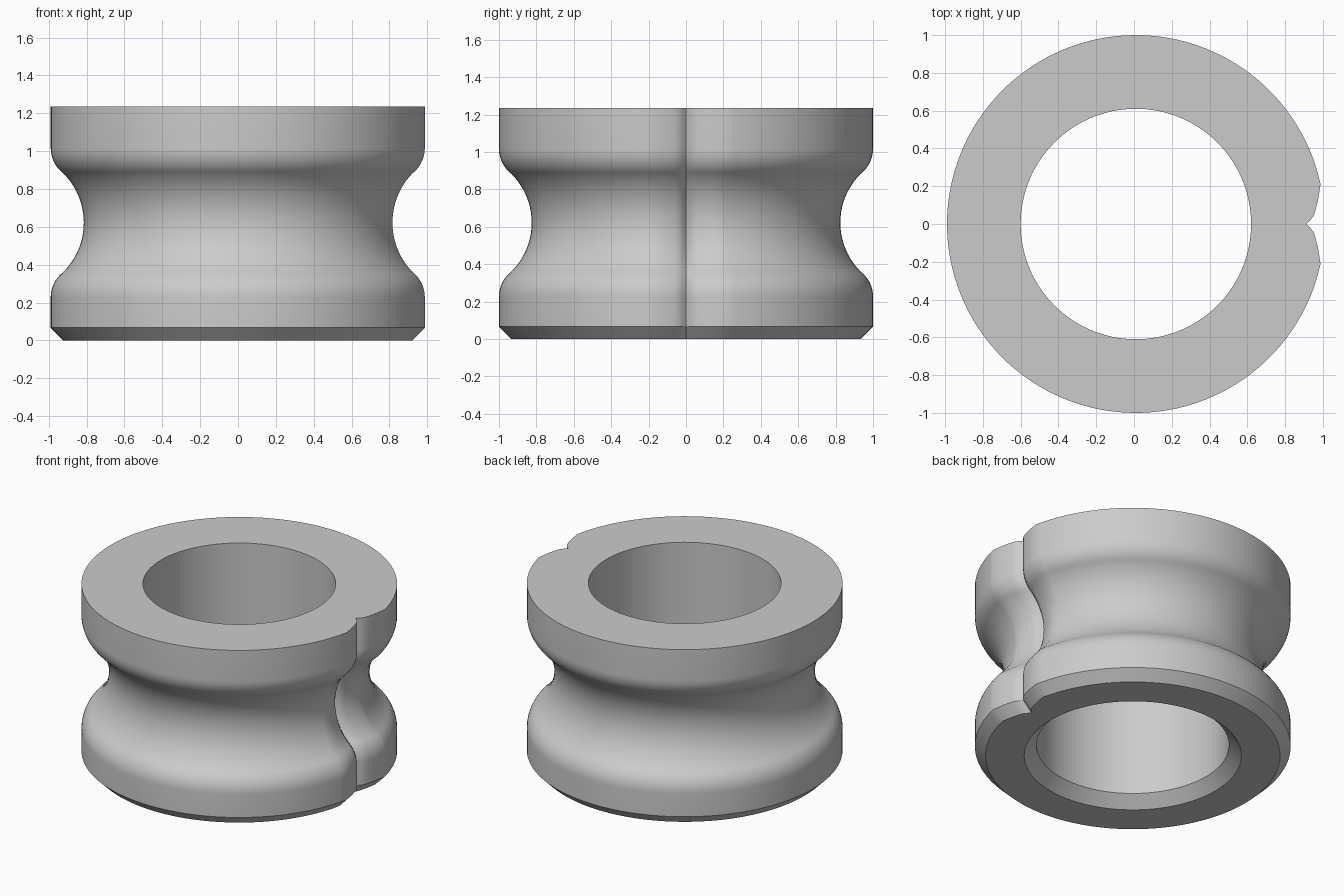
import bpy, bmesh
from math import sin, cos, radians, pi

if "Cube" in bpy.data.objects:
    bpy.data.objects.remove(bpy.data.objects["Cube"], do_unlink=True)

HEIGHT, MID = 1.235, 0.622
HOLE, CHAMFER = 0.61, 0.067
CENTRE_X = 0.01


def arc(cr, cz, radius, start, end, steps):
    """Points on an arc in the (radius, height) plane, angles in degrees."""
    return [(cr + radius * cos(radians(start + (end - start) * i / steps)),
             cz + radius * sin(radians(start + (end - start) * i / steps)))
            for i in range(steps + 1)]


# Outer wall: lower band, shoulder, round groove, mirrored shoulder, upper band
groove_r, shoulder_r, waist = 0.368, 0.17, 0.825
shoulder_dz = (groove_r + shoulder_r) * sin(pi / 4) + 0.015
lower = arc(1 - shoulder_r, MID - shoulder_dz, shoulder_r, 0, 45, 7)
groove = arc(waist + groove_r, MID, groove_r, 225, 135, 20)
upper = [(r, 2 * MID - z) for r, z in reversed(lower)]
outer = [(1 - CHAMFER, 0), (1, CHAMFER)] + lower + groove + upper + [(1, HEIGHT)]

# Bore, with a chamfered mouth underneath
inner = [(HOLE, HEIGHT), (HOLE, 0.075), (HOLE + 0.078, 0)]

# Notch depth against angle from +x
notch = [(0, 0.097), (0.5, 0.09), (1.25, 0.076), (2.5, 0.06), (4.2, 0.047), (12.2, 0)]


def depth(angle):
    a = abs(angle)
    for (a0, d0), (a1, d1) in zip(notch, notch[1:]):
        if a <= a1:
            return d0 + (d1 - d0) * (a - a0) / (a1 - a0)
    return 0


half = [a for a, d in notch] + [8]
edge = notch[-1][0]
angles = sorted({s * a for a in half for s in (-1, 1)})
steps = 120
angles += [edge + (360 - 2 * edge) * i / steps for i in range(1, steps)]

bm = bmesh.new()
rings = []
for a in angles:
    c, s, d = cos(radians(a)), sin(radians(a)), depth(a)
    section = [(r - d, z) for r, z in outer] + inner
    rings.append([bm.verts.new((CENTRE_X + r * c, r * s, z)) for r, z in section])

count = len(rings[0])
for i, ring in enumerate(rings):
    after = rings[(i + 1) % len(rings)]
    for j in range(count):
        k = (j + 1) % count
        bm.faces.new((ring[j], after[j], after[k], ring[k]))
bmesh.ops.recalc_face_normals(bm, faces=bm.faces)

mesh = bpy.data.meshes.new("grooved_collar")
bm.to_mesh(mesh)
bm.free()
collar = bpy.data.objects.new("grooved_collar", mesh)
bpy.context.collection.objects.link(collar)

# Plain grey
grey = bpy.data.materials.new("plain grey")
grey.use_nodes = True
colour = (0.6, 0.6, 0.6, 1)
grey.diffuse_color = colour
grey.node_tree.nodes["Principled BSDF"].inputs["Base Color"].default_value = colour
mesh.materials.append(grey)

bpy.ops.object.select_all(action="DESELECT")
collar.select_set(True)
bpy.context.view_layer.objects.active = collar
bpy.ops.object.shade_smooth_by_angle(angle=radians(30))
